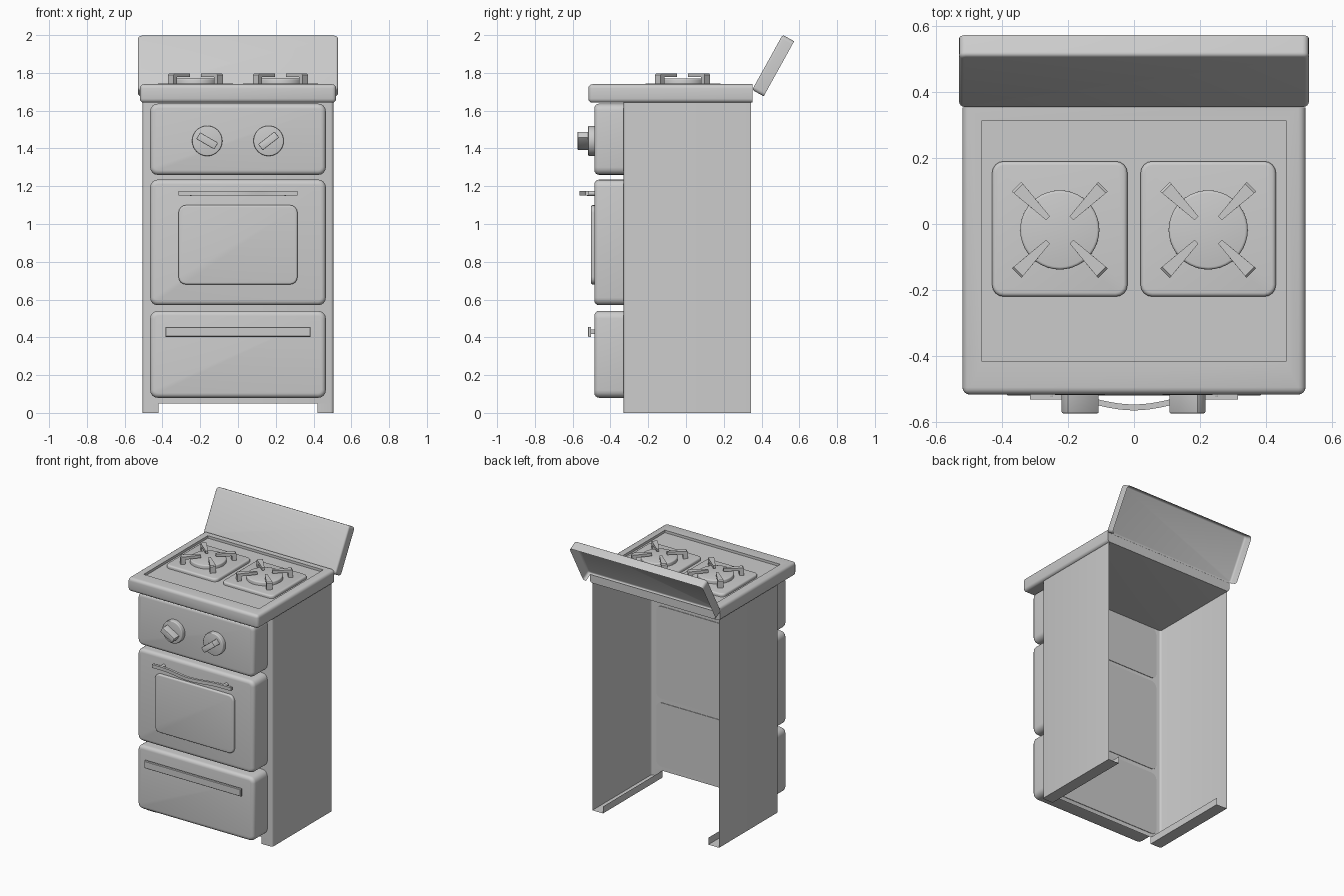
import bpy, bmesh, math
from mathutils import Matrix, Vector

if "Cube" in bpy.data.objects:
    bpy.data.objects.remove(bpy.data.objects["Cube"])


def finish(name, bm, mat=None):
    if mat is not None:
        bm.transform(mat)
    bmesh.ops.recalc_face_normals(bm, faces=bm.faces)
    me = bpy.data.meshes.new(name)
    bm.to_mesh(me)
    bm.free()
    ob = bpy.data.objects.new(name, me)
    bpy.context.collection.objects.link(ob)
    bpy.ops.object.select_all(action='DESELECT')
    ob.select_set(True)
    bpy.context.view_layer.objects.active = ob
    bpy.ops.object.shade_smooth_by_angle(angle=math.radians(40))
    return ob


def bevel(bm, edges, r, seg):
    bmesh.ops.bevel(bm, geom=edges, offset=r, offset_type='OFFSET', segments=seg,
                    profile=0.5, affect='EDGES', clamp_overlap=True)


def box_bm(lo, hi):
    bm = bmesh.new()
    bmesh.ops.create_cube(bm, size=1)
    lo, hi = Vector(lo), Vector(hi)
    for v in bm.verts:
        v.co = Vector([(lo[i] + hi[i]) / 2 + v.co[i] * (hi[i] - lo[i]) for i in range(3)])
    return bm


def panel_bm(lo, hi, axis, r1, r2, seg=4):
    """Box with outline corners r1 and a softened face (front -y if axis 1, top if axis 2)."""
    bm = box_bm(lo, hi)
    if r1:
        bevel(bm, [e for e in bm.edges
                   if abs(e.verts[0].co[axis] - e.verts[1].co[axis]) > 1e-5], r1, seg)
    f = lo[1] if axis == 1 else hi[2]
    if r2:
        bevel(bm, [e for e in bm.edges
                   if all(abs(v.co[axis] - f) < 1e-5 for v in e.verts)], r2, seg)
    return bm


def remove_faces(bm, dirs):
    bm.normal_update()
    fs = [f for f in bm.faces if any(f.normal.dot(Vector(d)) > 0.99 for d in dirs)]
    bmesh.ops.delete(bm, geom=fs, context='FACES')


def disc(name, r, depth, mat, r2, seg=40):
    """Cylinder from z=0 to depth with a rounded top rim."""
    bm = bmesh.new()
    bmesh.ops.create_cone(bm, cap_ends=True, segments=seg, radius1=r, radius2=r, depth=depth,
                          matrix=Matrix.Translation((0, 0, depth / 2)))
    bevel(bm, [e for e in bm.edges if all(v.co.z > depth - 1e-5 for v in e.verts)], r2, 3)
    return finish(name, bm, mat)


# Cabinet shell, open at the back, top and bottom
bm = box_bm((-0.505, -0.33, 0.05), (0.505, 0.345, 1.66))
remove_faces(bm, [(0, 1, 0), (0, 0, 1), (0, 0, -1)])
bevel(bm, [e for e in bm.edges if len(e.link_faces) == 2], 0.015, 3)
finish("cabinet_shell", bm)

# Folded channel feet along the side walls
for s, n in ((-1, "left"), (1, "right")):
    xs = sorted((s * 0.42, s * 0.505))
    bm = box_bm((xs[0], -0.33, 0), (xs[1], 0.345, 0.05))
    remove_faces(bm, [(0, 1, 0), (0, 0, 1)])
    bevel(bm, [e for e in bm.edges if len(e.link_faces) == 2
               and all(abs(v.co.x - s * 0.505) < 1e-4 and v.co.y < 0 for v in e.verts)], 0.015, 3)
    finish("foot_" + n, bm)

# Control panel, oven door, drawer and oven window
for name, x, y0, y1, z0, z1, r1, r2 in (
        ("control_panel", 0.465, -0.485, -0.326, 1.26, 1.637, 0.04, 0.025),
        ("oven_door", 0.465, -0.485, -0.326, 0.57, 1.235, 0.04, 0.025),
        ("drawer_front", 0.465, -0.485, -0.326, 0.08, 0.54, 0.04, 0.025),
        ("oven_window", 0.315, -0.503, -0.48, 0.68, 1.10, 0.04, 0.01)):
    finish(name, panel_bm((-x, y0, z0), (x, y1, z1), 1, r1, r2))

# Drawer handle plate and its spacer
finish("drawer_handle", panel_bm((-0.385, -0.52, 0.403), (0.385, -0.503, 0.455), 1, 0, 0.003, 1))
finish("drawer_handle_spacer", box_bm((-0.36, -0.505, 0.417), (0.36, -0.48, 0.441)))

# Bowed oven handle swept along x, with two posts
bm = bmesh.new()
rings, N = [], 24
for i in range(N + 1):
    x = -0.315 + 0.63 * i / N
    bow = 0.5 + 0.5 * math.cos(math.pi * min(abs(x) / 0.23, 1))
    y = -0.522 - 0.033 * bow
    rings.append([bm.verts.new((x, y + dy, z)) for dy, z in
                  ((-0.01, 1.15), (-0.01, 1.174), (0.008, 1.174), (0.008, 1.15))])
for a, b in zip(rings, rings[1:]):
    for k in range(4):
        bm.faces.new((a[k], a[(k + 1) % 4], b[(k + 1) % 4], b[k]))
bm.faces.new(rings[0])
bm.faces.new(rings[-1])
finish("oven_handle", bm)
to_front = Matrix.Rotation(math.pi / 2, 4, 'X')      # local z -> -y
for s, n in ((-1, "left"), (1, "right")):
    disc("oven_handle_post_" + n, 0.013, 0.045,
         Matrix.Translation((s * 0.25, -0.48, 1.162)) @ to_front, 0.002, 16)

# Knobs: dial with a turned grip
for x, ang, n in ((-0.163, -30, "left"), (0.162, 38, "right")):
    place = Matrix.Translation((x, -0.482, 1.44)) @ to_front
    disc("knob_dial_" + n, 0.08, 0.036, place, 0.006)
    grip = panel_bm((-0.055, -0.02, 0.03), (0.055, 0.02, 0.092), 2, 0.004, 0.004, 2)
    finish("knob_grip_" + n, grip, place @ Matrix.Rotation(math.radians(ang), 4, 'Z'))

# Cooktop slab with rounded edges and a shallow tray
bm = box_bm((-0.52, -0.517, 1.642), (0.52, 0.353, 1.74))
bevel(bm, [e for e in bm.edges if not all(v.co.y > 0.3 for v in e.verts)], 0.022, 4)
bm.normal_update()
top = max((f for f in bm.faces if f.normal.z > 0.99), key=lambda f: f.calc_area())
bmesh.ops.inset_region(bm, faces=[top], thickness=0.03)
for v in top.verts:
    v.co.x = math.copysign(0.46, v.co.x)
    v.co.y = 0.313 if v.co.y > 0 else -0.417
ext = bmesh.ops.extrude_face_region(bm, geom=[top])
bmesh.ops.translate(bm, verts=[g for g in ext["geom"] if isinstance(g, bmesh.types.BMVert)],
                    vec=(0, 0, -0.018))
if top.is_valid:
    bmesh.ops.delete(bm, geom=[top], context='FACES_ONLY')
finish("cooktop", bm)

# Burners: plate, cap and four pan supports each
for s, n in ((-1, "left"), (1, "right")):
    c = Vector((s * 0.225, -0.015, 0))
    finish("burner_plate_" + n, panel_bm((c.x - 0.205, c.y - 0.205, 1.715),
                                         (c.x + 0.205, c.y + 0.205, 1.744), 2, 0.035, 0.012))
    disc("burner_cap_" + n, 0.12, 0.035, Matrix.Translation((c.x, c.y - 0.003, 1.735)), 0.008)
    for k in range(4):
        bm = bmesh.new()
        # L-shaped support profile (radius, height, half width)
        prof = [(0.185, 1.74, 0.02), (0.185, 1.79, 0.02), (0.178, 1.797, 0.02),
                (0.05, 1.797, 0.008), (0.05, 1.777, 0.008), (0.155, 1.777, 0.018),
                (0.155, 1.74, 0.018)]
        sides = [[bm.verts.new((r, q * w, z)) for r, z, w in prof] for q in (-1, 1)]
        for side in sides:
            bm.faces.new(side)
        for i in range(len(prof)):
            j = (i + 1) % len(prof)
            bm.faces.new((sides[0][i], sides[0][j], sides[1][j], sides[1][i]))
        finish(f"pan_support_{n}_{k + 1}", bm, Matrix.Translation((c.x, c.y - 0.003, 0))
               @ Matrix.Rotation(math.radians(45 + 90 * k), 4, 'Z'))

# Tilted splashback, a folded sheet open at the back and bottom
bm = panel_bm((-0.53, 0, 0), (0.53, 0.07, 0.333), 1, 0.02, 0.012)
remove_faces(bm, [(0, 1, 0), (0, 0, -1)])
finish("splashback", bm, Matrix.Translation((0, 0.35, 1.71))
       @ Matrix.Rotation(math.radians(-29), 4, 'X'))
